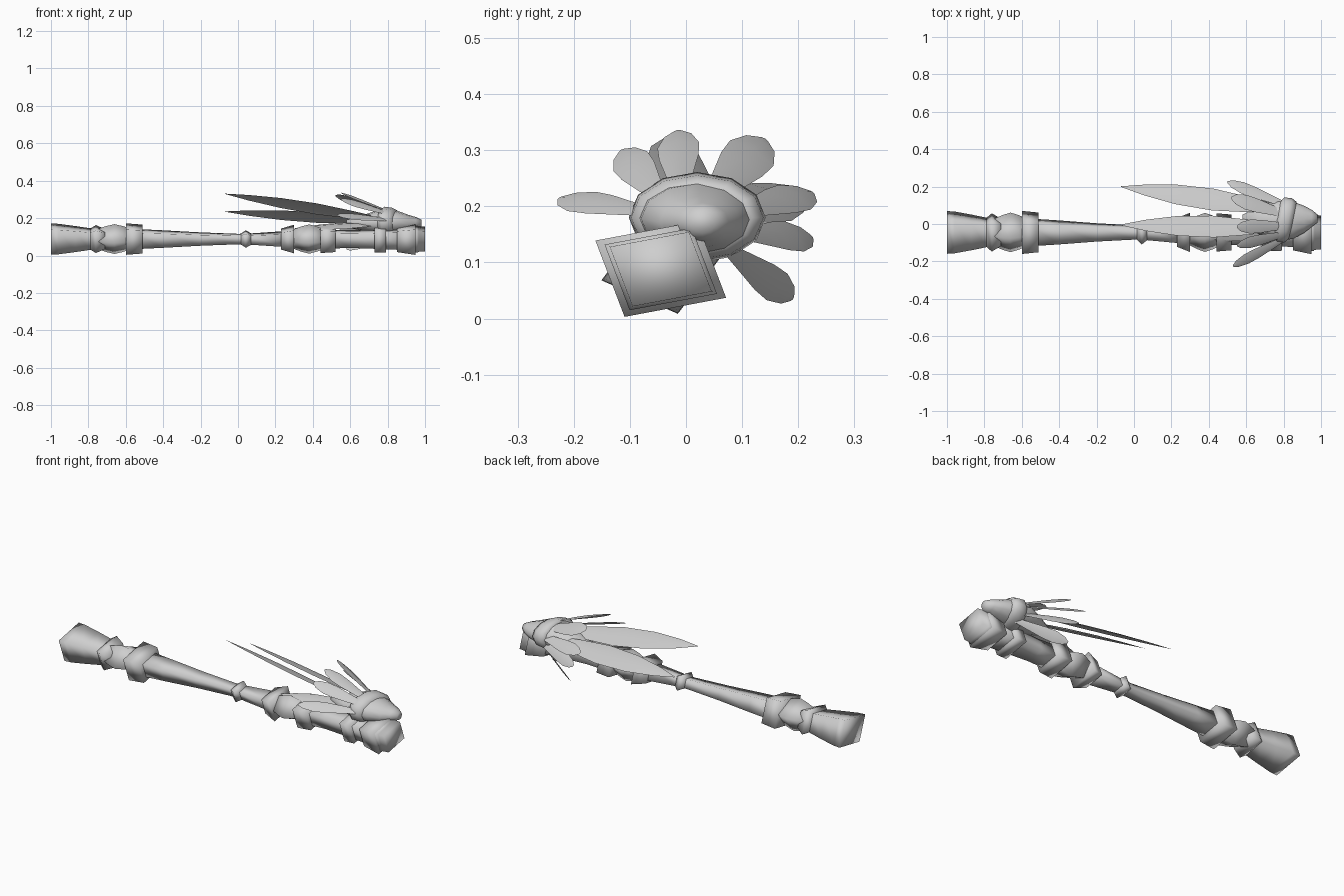
import bpy, bmesh, math
from mathutils import Vector

cube = bpy.data.objects.get("Cube")
if cube:
    bpy.data.objects.remove(cube, do_unlink=True)

grey = bpy.data.materials.new("plain_grey")
grey.use_nodes = True
grey.diffuse_color = (0.62, 0.62, 0.62, 1)
grey.node_tree.nodes["Principled BSDF"].inputs["Base Color"].default_value = (0.62, 0.62, 0.62, 1)

# Shaft axis and the two half-side vectors of its tilted rectangular section
AXIS = Vector((0, -0.045, 0.088))
U = Vector((0, 0.0905, 0.017))
V = Vector((0, -0.026, 0.068))


def finish(name, bm):
    bmesh.ops.recalc_face_normals(bm, faces=bm.faces)
    mesh = bpy.data.meshes.new(name)
    bm.to_mesh(mesh)
    bm.free()
    mesh.materials.append(grey)
    for p in mesh.polygons:
        p.use_smooth = True
    obj = bpy.data.objects.new(name, mesh)
    bpy.context.collection.objects.link(obj)


def loft(name, rings):
    """Skin closed rings of points in order and cap both ends."""
    bm = bmesh.new()
    loops = [[bm.verts.new(p) for p in ring] for ring in rings]
    n = len(loops[0])
    for a, b in zip(loops, loops[1:]):
        for i in range(n):
            j = (i + 1) % n
            bm.faces.new((a[i], a[j], b[j], b[i]))
    bm.faces.new(loops[0])
    bm.faces.new(loops[-1])
    finish(name, bm)


def bar(name, profile, diamond=False):
    """Four-sided bar from (x, scale) pairs; a diamond has its corners mid-side."""
    if diamond:
        corners = [U, V, -U, -V]
    else:
        corners = [U + V, V - U, -U - V, U - V]
    loft(name, [[AXIS + Vector((x, 0, 0)) + c * s for c in corners] for x, s in profile])


# Shaft, flared butt and end block
bar("butt", [(-1, 0.98), (-0.96, 0.96), (-0.87, 0.82), (-0.79, 0.68), (-0.72, 0.6)])
bar("long_shaft", [(-0.56, 0.64), (-0.4, 0.55), (-0.2, 0.42), (0, 0.33), (0.06, 0.35), (0.25, 0.5)])
bar("upper_shaft", [(0.48, 0.6), (0.6, 0.56), (0.75, 0.62), (0.9, 0.7)])
bar("end_block", [(0.92, 0.86), (0.96, 0.86), (0.965, 0.8), (1.0, 0.78)])

# Square collars
for name, x0, x1, s0, s1 in (
        ("butt_collar", -0.60, -0.51, 0.99, 0.91),
        ("middle_collar", 0.23, 0.30, 0.66, 0.9),
        ("upper_collar", 0.44, 0.52, 0.88, 0.82),
        ("head_collar", 0.73, 0.79, 0.86, 0.84),
        ("end_collar", 0.85, 0.95, 0.82, 1.0)):
    bar(name, [(x0, s0), (x1, s1)])

# Bulbs turned an eighth, and small neck beads
for name, x, half, s in (("butt_bulb", -0.66, 0.09, 1.17),
                         ("middle_bulb", 0.38, 0.08, 1.15)):
    bar(name, [(x - half, s * 0.68), (x - half / 2, s * 0.87), (x, s),
               (x + half / 2, s * 0.87), (x + half, s * 0.68)], True)
bar("butt_bead", [(-0.79, 0.66), (-0.76, 0.88), (-0.71, 0.62)])
bar("waist_bead", [(0.015, 0.34), (0.042, 0.55), (0.07, 0.36)])


# Blossom head
def oval(x, y, z, ry, rz, lean=0, n=12):
    return [(x + lean * math.cos(a), y + ry * math.cos(a), z + rz * math.sin(a))
            for a in (math.tau * i / n for i in range(n))]


loft("head", [oval(0.58, 0.02, 0.17, 0.03, 0.02), oval(0.68, 0.02, 0.175, 0.08, 0.045),
              oval(0.77, 0.02, 0.18, 0.108, 0.071), oval(0.85, 0.02, 0.178, 0.1, 0.062),
              oval(0.91, 0.025, 0.172, 0.072, 0.046), oval(0.95, 0.03, 0.172, 0.046, 0.034),
              oval(0.98, 0.03, 0.172, 0.022, 0.02)])
loft("head_band", [oval(0.765, 0.02, 0.18, 0.105, 0.07, 0.02), oval(0.785, 0.02, 0.18, 0.122, 0.081, 0.02),
                   oval(0.825, 0.02, 0.18, 0.118, 0.075, 0.02), oval(0.85, 0.02, 0.18, 0.098, 0.062, 0.02)])


# Leaves: lightly folded blades spreading back from the head
POINTED = ((0, 0.3), (0.2, 0.7), (0.42, 1), (0.65, 0.9), (0.85, 0.5), (1, 0.03))
BLUNT = ((0, 0.4), (0.3, 0.7), (0.55, 0.95), (0.75, 1), (0.92, 0.65), (1, 0.15))


def leaf(name, base, tip, width, facing, outline):
    base, tip = Vector(base), Vector(tip)
    along = tip - base
    side = along.cross(Vector(facing)).normalized()
    out = side.cross(along).normalized()
    bm = bmesh.new()
    rows = []
    for t, w in outline:
        p = base + along * t
        h = side * width * w / 2
        ridge = out * width * w * 0.1
        rows.append([bm.verts.new(q) for q in (p - h, p + ridge, p + h)])
    for a, b in zip(rows, rows[1:]):
        for i in range(2):
            bm.faces.new((a[i], a[i + 1], b[i + 1], b[i]))
    finish(name, bm)


# Long leaves lean toward the back
leaf("long_leaf_top", (0.78, -0.02, 0.19), (-0.07, -0.005, 0.33), 0.13, (0, 0.45, 0.9), POINTED)
leaf("long_leaf_back", (0.78, 0.08, 0.18), (-0.07, 0.2, 0.235), 0.13, (0, 0.45, 0.9), POINTED)
leaf("low_leaf", (0.78, -0.03, 0.17), (0.3, -0.05, 0.145), 0.11, (0, -0.3, 0.95), POINTED)

# Short leaves ring the head, each turned outward and a little upward
for i, (base, tip, width, facing) in enumerate((
        ((0.82, 0.05, 0.22), (0.52, 0.14, 0.32), 0.09, (0, 0.5, 0.85)),
        ((0.82, -0.01, 0.23), (0.55, -0.015, 0.335), 0.075, (0, -0.15, 1)),
        ((0.82, -0.05, 0.22), (0.55, -0.115, 0.3), 0.07, (0, -0.5, 0.85)),
        ((0.82, -0.07, 0.19), (0.53, -0.225, 0.215), 0.065, (0, -0.55, 0.8)),
        ((0.82, 0.1, 0.19), (0.5, 0.225, 0.225), 0.075, (0, 0.6, 0.8)),
        ((0.82, 0.1, 0.15), (0.54, 0.225, 0.145), 0.065, (0, 0.8, 0.5)),
        ((0.82, 0.08, 0.12), (0.58, 0.19, 0.035), 0.06, (0, 0.75, -0.6)))):
    leaf(f"short_leaf_{i + 1}", base, tip, width, facing, BLUNT)
